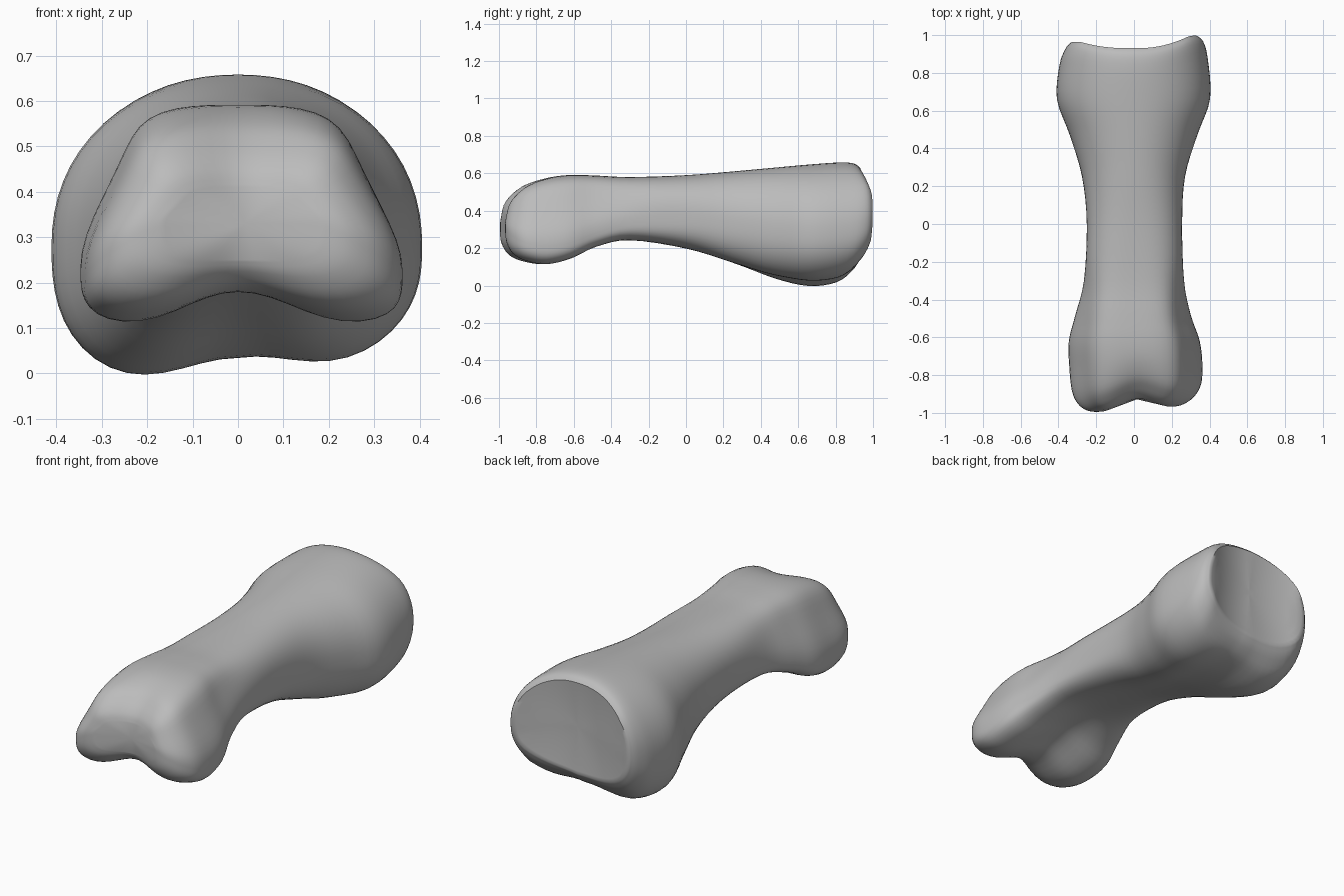
import bpy, bmesh, math

cube = bpy.data.objects.get("Cube")
if cube:
    bpy.data.objects.remove(cube, do_unlink=True)

SIDES, STEPS = 64, 4

# Stations along the shaft: y, right edge, left edge, top, widest height, bottom, underside hollow
STATIONS = [
    (-1.005, -.16, .18, .41, .33, .25, 0),
    (-.99, -.24, .25, .45, .30, .205, .02),
    (-.95, -.295, .315, .497, .27, .15, .045),
    (-.88, -.328, .355, .545, .24, .115, .065),
    (-.76, -.342, .362, .577, .225, .095, .09),
    (-.62, -.345, .348, .591, .24, .125, .09),
    (-.48, -.31, .30, .588, .29, .195, .05),
    (-.3, -.265, .265, .58, .34, .235, .015),
    (0, -.25, .255, .59, .36, .19, .01),
    (.25, -.275, .27, .61, .34, .1, .03),
    (.47, -.34, .335, .63, .3, .0, .065),
    (.66, -.408, .403, .647, .28, -.05, .085),
    (.84, -.395, .39, .658, .29, -.025, .07),
    (.92, -.365, .365, .652, .32, .05, .035),
    (.95, -.335, .33, .628, .34, .12, .015),
]


def smooth(a, b, v):
    k = min(max((v - a) / (b - a), 0), 1)
    return k * k * (3 - 2 * k)


def blend(i, f):
    """Catmull-Rom blend of the stations after index i."""
    last = len(STATIONS) - 1
    quad = [STATIONS[min(max(i + k, 0), last)] for k in (-1, 0, 1, 2)]
    return [b + f / 2 * (c - a + f * (2 * a - 5 * b + 4 * c - d + f * (3 * (b - c) + d - a)))
            for a, b, c, d in zip(*quad)]


def warp(x, y, z):
    """Groove between the front knuckles; lift the sides and round the height of the rear rim."""
    front = smooth(-.6, -.95, y)
    rear = smooth(.6, .94, y)
    y += front * (.065 * math.exp(-((x - .02) / .13) ** 2) + .06 * (x + .22))
    y += rear * (.047 * min((x / .29) ** 2, 1) + .05 * (x - .3) * abs(x) / .3)
    y -= rear * .35 * (z - .4) ** 2
    return x, y, z


def section(y, right, left, top, mid, bottom, hollow):
    """Tapered top at the knuckles, domed at the rear, with a hollow underside."""
    points = []
    rear = smooth(-.5, .4, y)
    taper = 1.1 * smooth(-.1, -.6, y)
    for i in range(SIDES):
        t = math.tau * i / SIDES
        c, s = math.cos(t), math.sin(t)
        n = 3 - .85 * rear if s > 0 else 3.8 - 1.2 * rear
        r = (abs(c) ** n + abs(s) ** n) ** (-1 / n)
        u, v = c * r, s * r
        x = u * (left if u > 0 else -right)
        if v > 0:
            z = mid + v * (top - mid)
            x *= 1 - taper * v * v * (1 - v)
        else:
            z = mid + v * (mid - bottom)
            z -= v * hollow * math.exp(-(u / .47) ** 2)
            z -= v * .16 * max(x, 0) * smooth(.2, .6, y)
        points.append((x, y, z))
    return points


# Bone body: rings lofted from the front knuckles to the rear rim
rings = []
for i in range(len(STATIONS) - 1):
    rings += [section(*blend(i, k / STEPS)) for k in range(STEPS)]
rim = section(*STATIONS[-1])
rings.append(rim)

# Rear socket: rim rings shrink inward into a shallow dish
socket_z = .39
for scale in (.94, .85, .7, .5, .3, .12):
    depth = .03 * (1 - scale ** 2)
    rings.append([(x * scale, y - depth, socket_z + (z - socket_z) * scale) for x, y, z in rim])

bm = bmesh.new()
loops = [[bm.verts.new(warp(*p)) for p in ring] for ring in rings]
for a, b in zip(loops, loops[1:]):
    for i in range(SIDES):
        j = (i + 1) % SIDES
        bm.faces.new((a[i], a[j], b[j], b[i]))

# Close both ends with fans
for loop, centre in ((loops[0], (.015, -1.007, .33)), (loops[-1], (0, .92, socket_z))):
    tip = bm.verts.new(warp(*centre))
    for i in range(SIDES):
        bm.faces.new((loop[i], loop[(i + 1) % SIDES], tip))
bmesh.ops.recalc_face_normals(bm, faces=bm.faces)

mesh = bpy.data.meshes.new("bone")
bm.to_mesh(mesh)
bm.free()
bone = bpy.data.objects.new("finger_bone", mesh)
bpy.context.collection.objects.link(bone)

# Plain grey surface
grey = bpy.data.materials.new("bone grey")
grey.use_nodes = True
colour = (.5, .5, .5, 1)
grey.diffuse_color = colour
grey.node_tree.nodes["Principled BSDF"].inputs["Base Color"].default_value = colour
mesh.materials.append(grey)

bpy.ops.object.select_all(action="DESELECT")
bone.select_set(True)
bpy.context.view_layer.objects.active = bone
bpy.ops.object.shade_smooth_by_angle(angle=math.radians(50))
